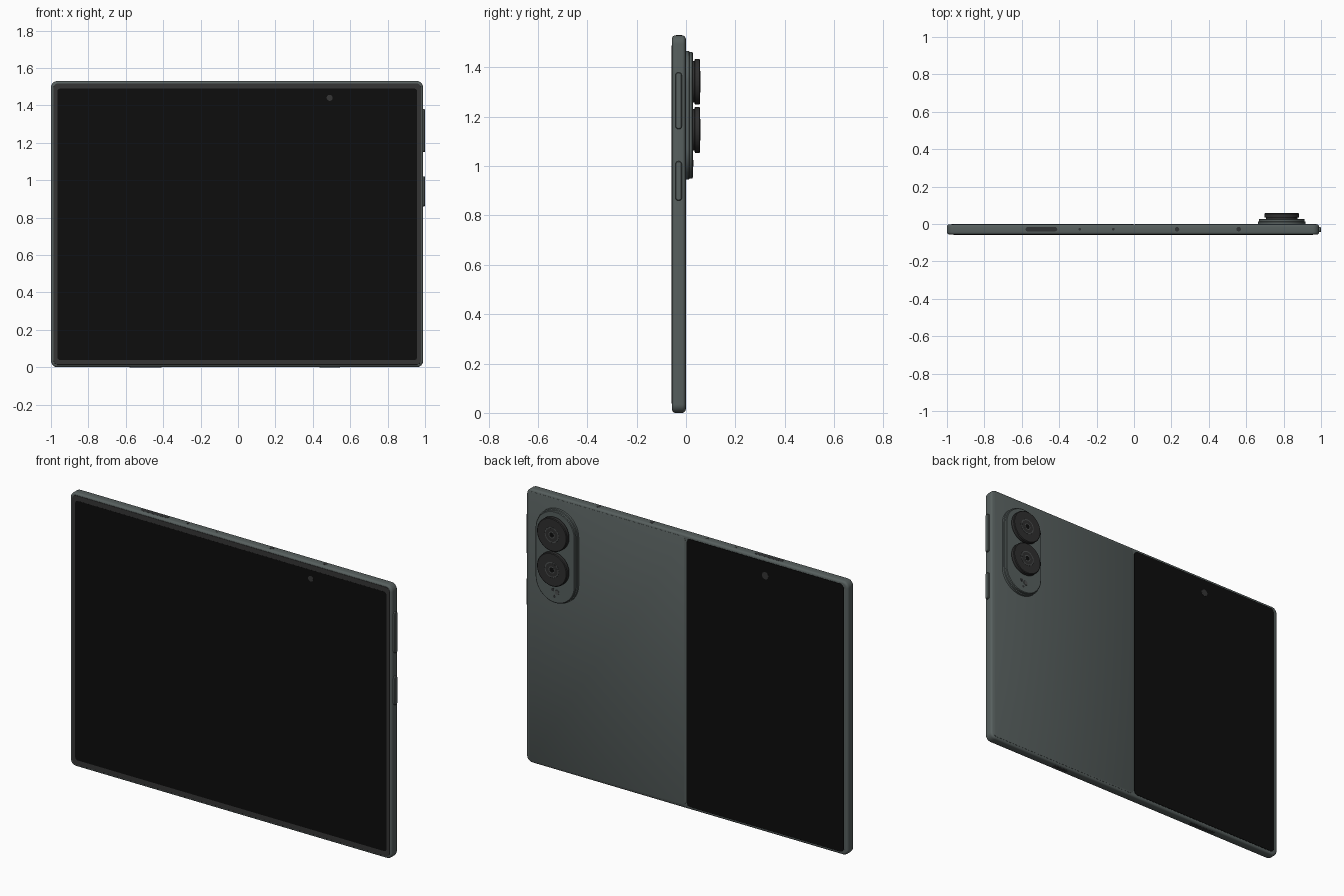
import bpy, bmesh, math

if "Cube" in bpy.data.objects:
    bpy.data.objects.remove(bpy.data.objects["Cube"])


def material(name, rgb):
    m = bpy.data.materials.new(name)
    m.diffuse_color = (*rgb, 1)
    m.use_nodes = True
    m.node_tree.nodes["Principled BSDF"].inputs["Base Color"].default_value = m.diffuse_color
    return m


GREY = material("slate grey body", (0.095, 0.115, 0.112))
BEZEL = material("charcoal bezel", (0.035, 0.035, 0.035))
SCREEN = material("black glass", (0.004, 0.004, 0.004))
LENS = material("lens charcoal", (0.028, 0.028, 0.028))
HOLE = material("dark opening", (0.03, 0.032, 0.033))
RING = material("lens ring grey", (0.075, 0.08, 0.08))

PLACE = {"x": lambda u, v, d: (d, u, v),
         "y": lambda u, v, d: (u, d, v),
         "z": lambda u, v, d: (u, v, d)}


def outline(cu, cv, w, h, r, seg):
    """Rounded rectangle points, counter-clockwise."""
    pts = []
    for k, (su, sv) in enumerate([(1, 1), (-1, 1), (-1, -1), (1, -1)]):
        for i in range(seg + 1):
            a = math.pi / 2 * (k + i / seg)
            pts.append((cu + su * (w / 2 - r) + r * math.cos(a),
                        cv + sv * (h / 2 - r) + r * math.sin(a)))
    return pts


def slab(name, axis, centre, size, r, layers, mat, seg=8):
    """Stack of rounded rectangles; layers are (depth along axis, inset)."""
    bm = bmesh.new()
    rings = []
    for d, inset in layers:
        pts = outline(*centre, size[0] - 2 * inset, size[1] - 2 * inset,
                      max(r - inset, 0.0005), seg)
        rings.append([bm.verts.new(PLACE[axis](u, v, d)) for u, v in pts])
    n = len(rings[0])
    for a, b in zip(rings, rings[1:]):
        for i in range(n):
            j = (i + 1) % n
            bm.faces.new((a[i], a[j], b[j], b[i]))
    bm.faces.new(rings[0])
    bm.faces.new(rings[-1])
    bmesh.ops.remove_doubles(bm, verts=bm.verts, dist=1e-6)
    bmesh.ops.recalc_face_normals(bm, faces=bm.faces)
    me = bpy.data.meshes.new(name)
    bm.to_mesh(me)
    bm.free()
    me.materials.append(mat)
    ob = bpy.data.objects.new(name, me)
    bpy.context.collection.objects.link(ob)
    bpy.context.view_layer.objects.active = ob
    ob.select_set(True)
    bpy.ops.object.shade_smooth_by_angle(angle=math.radians(35))
    ob.select_set(False)
    return ob


def disc(name, axis, centre, radius, layers, mat, seg=8):
    return slab(name, axis, centre, (2 * radius, 2 * radius), radius, layers, mat, seg)


# Main body with rounded rims
Y0, Y1, RIM = -0.0565, -0.002, 0.013
steps = [math.pi / 2 * i / 4 for i in range(5)]
rim = [(RIM * (1 - math.sin(a)), RIM * (1 - math.cos(a))) for a in steps]
layers = [(Y0 + d, i) for d, i in reversed(rim)] + [(Y1 - d, i) for d, i in rim]
slab("body", "y", (-0.005, 0.765), (1.99, 1.53), 0.035, layers, GREY)

# Inner display: bezel, glass and selfie camera
slab("front_bezel", "y", (-0.004, 0.765), (1.966, 1.506), 0.026,
     [(-0.056, 0), (-0.0573, 0.001)], BEZEL)
slab("main_screen", "y", (-0.004, 0.764), (1.924, 1.45), 0.014,
     [(-0.057, 0), (-0.0578, 0)], SCREEN)
disc("front_camera", "y", (0.49, 1.44), 0.016, [(-0.057, 0), (-0.0582, 0)], BEZEL)

# Back: grey panel on one half, cover display on the other
slab("back_panel", "y", (0.491, 0.765), (0.972, 1.504), 0.022,
     [(-0.004, 0), (-0.001, 0), (0, 0.002)], GREY)
slab("cover_screen", "y", (-0.489, 0.765), (0.972, 1.498), 0.024,
     [(-0.004, 0), (-0.001, 0), (-0.0002, 0.001)], SCREEN)
disc("cover_camera", "y", (-0.49, 1.435), 0.02, [(-0.002, 0), (0.0004, 0)], BEZEL)

# Camera island
CX = 0.79
slab("camera_island", "y", (CX, 1.206), (0.254, 0.522), 0.127,
     [(-0.002, 0), (0.012, 0), (0.014, 0.005), (0.025, 0.005), (0.028, 0.009)],
     GREY, 12)
for i, z in enumerate((1.342, 1.147)):
    c = (CX, z)
    disc(f"lens_barrel_{i}", "y", c, 0.093,
         [(0.026, 0.009), (0.034, 0.009), (0.036, 0), (0.054, 0), (0.0575, 0.004)],
         LENS, 12)
    disc(f"lens_ring_{i}", "y", c, 0.044, [(0.057, 0), (0.0581, 0.001)], RING)
    disc(f"lens_bezel_{i}", "y", c, 0.037, [(0.057, 0), (0.0584, 0)], LENS)
    disc(f"lens_glass_{i}", "y", c, 0.019, [(0.057, 0), (0.0587, 0)], RING)
    disc(f"lens_pupil_{i}", "y", c, 0.014, [(0.057, 0), (0.059, 0)], SCREEN)

# Flash and sensors under the lenses
disc("flash", "y", (CX - 0.012, 1.012), 0.014, [(0.027, 0), (0.0295, 0.001)], RING)
disc("sensor", "y", (CX + 0.014, 1.022), 0.009, [(0.027, 0), (0.029, 0)], HOLE)
disc("microphone", "y", (CX + 0.004, 0.986), 0.007, [(0.027, 0), (0.029, 0)], HOLE)

# Side buttons
for name, z0, z1 in (("volume_button", 1.15, 1.38), ("power_button", 0.86, 1.02)):
    slab(name, "x", (-0.03, (z0 + z1) / 2), (0.026, z1 - z0), 0.012,
         [(0.985, 0), (0.997, 0), (1.0, 0.003)], GREY)

# Openings on the top edge and bottom edge
EY = -0.028
for edge, z in (("top", 1.5305), ("bottom", -0.0005)):
    inner = z + (-0.004 if edge == "top" else 0.004)
    slab(f"{edge}_speaker", "z", (-0.495, EY), (0.17, 0.022), 0.011,
         [(inner, 0), (z, 0)], HOLE)
    for x, r in ((-0.29, 0.007), (-0.11, 0.007), (0.23, 0.012), (0.56, 0.012)):
        if edge == "top":
            disc(f"top_hole_{x}", "z", (x, EY), r, [(inner, 0), (z, 0)], HOLE)
slab("charging_port", "z", (0.49, EY), (0.11, 0.026), 0.013,
     [(0.004, 0), (-0.0005, 0)], RING)
slab("charging_slot", "z", (0.49, EY), (0.094, 0.014), 0.007,
     [(0.004, 0), (-0.0008, 0)], HOLE)
